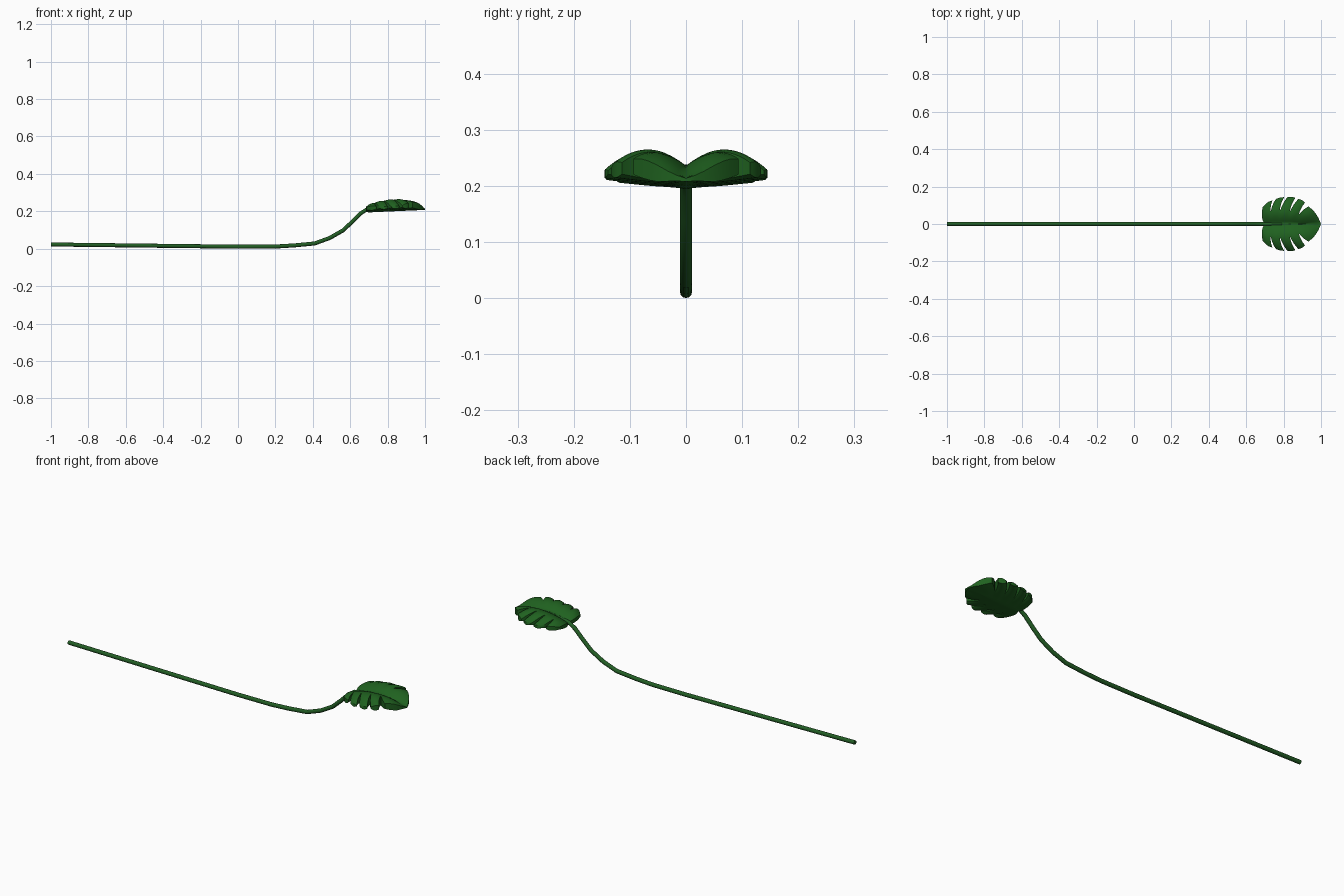
import bpy, bmesh, math
from mathutils import Vector

if "Cube" in bpy.data.objects:
    bpy.data.objects.remove(bpy.data.objects["Cube"])


def material(name, rgb):
    m = bpy.data.materials.new(name)
    m.diffuse_color = (*rgb, 1)
    m.use_nodes = True
    m.node_tree.nodes["Principled BSDF"].inputs["Base Color"].default_value = m.diffuse_color
    return m


leaf_green = material("leaf green", (0.014, 0.12, 0.014))
stem_green = material("stem green", (0.016, 0.11, 0.018))


def mid_z(x):
    return 0.236 - 1.2 * (x - 0.85) ** 2


def finish(obj, mat, angle):
    obj.data.materials.append(mat)
    bpy.ops.object.select_all(action='DESELECT')
    obj.select_set(True)
    bpy.context.view_layer.objects.active = obj
    bpy.ops.object.shade_smooth_by_angle(angle=math.radians(angle))


# Stem: swept tube that rises and tapers into the leaf midrib (x, z, radius)
R = .0107
path = [(-1, .0225, R), (-.5, .0165, R), (0, .0107, R), (.2, .0115, R),
        (.3, .0175, R), (.41, .028, R), (.49, .057, R), (.56, .097, R),
        (.61, .143, R), (.655, .188, R), (.69, .211, .01),
        (.73, .22, .008), (.8, mid_z(.8), .005), (.9, mid_z(.9), .003)]
SIDES = 12
bm = bmesh.new()
rings = []
for i, (x, z, r) in enumerate(path):
    a, b = path[max(i - 1, 0)], path[min(i + 1, len(path) - 1)]
    d = Vector((b[0] - a[0], 0, b[1] - a[1])).normalized()
    n = Vector((-d.z, 0, d.x)) if i else Vector((0, 0, 1))
    ring = []
    for k in range(SIDES):
        t = 2 * math.pi * k / SIDES
        ring.append(bm.verts.new(Vector((x, 0, z)) + n * r * math.cos(t)
                                 + Vector((0, r * math.sin(t), 0))))
    rings.append(ring)
for p, q in zip(rings, rings[1:]):
    for k in range(SIDES):
        j = (k + 1) % SIDES
        bm.faces.new((p[k], p[j], q[j], q[k]))
bm.faces.new(rings[0])
bm.faces.new(rings[-1])
bmesh.ops.recalc_face_normals(bm, faces=bm.faces)
mesh = bpy.data.meshes.new("stem")
bm.to_mesh(mesh)
bm.free()
stem = bpy.data.objects.new("stem", mesh)
bpy.context.collection.objects.link(stem)
finish(stem, stem_green, 50)

# Leaf: half built from thick lobes between curved vein lines (start, control, end)
veins = [((.70, 0), (.674, .03), (.688, .09)),
         ((.735, 0), (.722, .09), (.75, .132)),
         ((.775, 0), (.772, .09), (.812, .145)),
         ((.82, 0), (.83, .09), (.872, .138)),
         ((.865, 0), (.88, .07), (.922, .11)),
         ((.91, 0), (.955, 0), (1.0, 0))]


def vein_point(v, t):
    a, b, c = (Vector(p) for p in v)
    return a * (1 - t) ** 2 + b * 2 * t * (1 - t) + c * t * t


NU, NT = 6, 12
bm = bmesh.new()


def quad(*vs):
    bm.faces.new(vs)


for i in range(5):
    top, low = [], []
    for k in range(NT + 1):
        t = k / NT
        gap = 0.15 * max(0, (t - 0.42) / 0.58) ** 0.7      # slit opening
        lo = gap if i > 0 else 0
        hi = 1 - (gap if i < 4 else 0)
        row, under = [], []
        for j in range(NU + 1):
            w = j / NU
            u = lo + (hi - lo) * w
            arch = math.sin(math.pi * w)
            te = t * (1 + (0.1 if i in (0, 4) else 0.03) * arch)   # rounded rim
            p = vein_point(veins[i], te).lerp(vein_point(veins[i + 1], te), u)
            y = max(p.y, 0)
            puff = t * arch * min(1, y / .05)
            base = 0.194 + 0.045 * (p.x - 0.7) + 0.09 * y + 0.007 * (t - puff)
            if i == 4:
                base -= 0.007 * t * w
            z = mid_z(p.x) + 0.8 * y - 6.2 * y * y + 0.007 * puff
            # rim of the first and last lobe curls down
            curl = t ** 4 * 0.7 * w if i == 4 else (1 - w) ** 3 * 0.4 * t if i == 0 else 0
            z = max(z - curl * (z - base - 0.006), base + 0.006)
            row.append(bm.verts.new((p.x, y, z)))
            under.append(bm.verts.new((p.x, y, base)))
        top.append(row)
        low.append(under)
    for k in range(NT):
        for j in range(NU):
            quad(top[k][j], top[k][j + 1], top[k + 1][j + 1], top[k + 1][j])
            quad(low[k][j], low[k + 1][j], low[k + 1][j + 1], low[k][j + 1])
        # side walls along the open slits
        slit = (k + 1) / NT > 0.42
        if slit or i == 0:
            quad(top[k][0], top[k + 1][0], low[k + 1][0], low[k][0])
        if slit and i < 4:
            quad(top[k][NU], low[k][NU], low[k + 1][NU], top[k + 1][NU])
    for j in range(NU):
        quad(top[NT][j], top[NT][j + 1], low[NT][j + 1], low[NT][j])
bmesh.ops.remove_doubles(bm, verts=bm.verts, dist=0.0004)
bmesh.ops.recalc_face_normals(bm, faces=bm.faces)
if sum(f.normal.z * (f.calc_center_median().z - .22) for f in bm.faces) < 0:
    bmesh.ops.reverse_faces(bm, faces=bm.faces)
mesh = bpy.data.meshes.new("leaf")
bm.to_mesh(mesh)
bm.free()
leaf = bpy.data.objects.new("leaf", mesh)
bpy.context.collection.objects.link(leaf)
mirror = leaf.modifiers.new("both halves", 'MIRROR')
mirror.use_axis = (False, True, False)
mirror.use_clip = True
mirror.merge_threshold = 0.0005
finish(leaf, leaf_green, 45)
